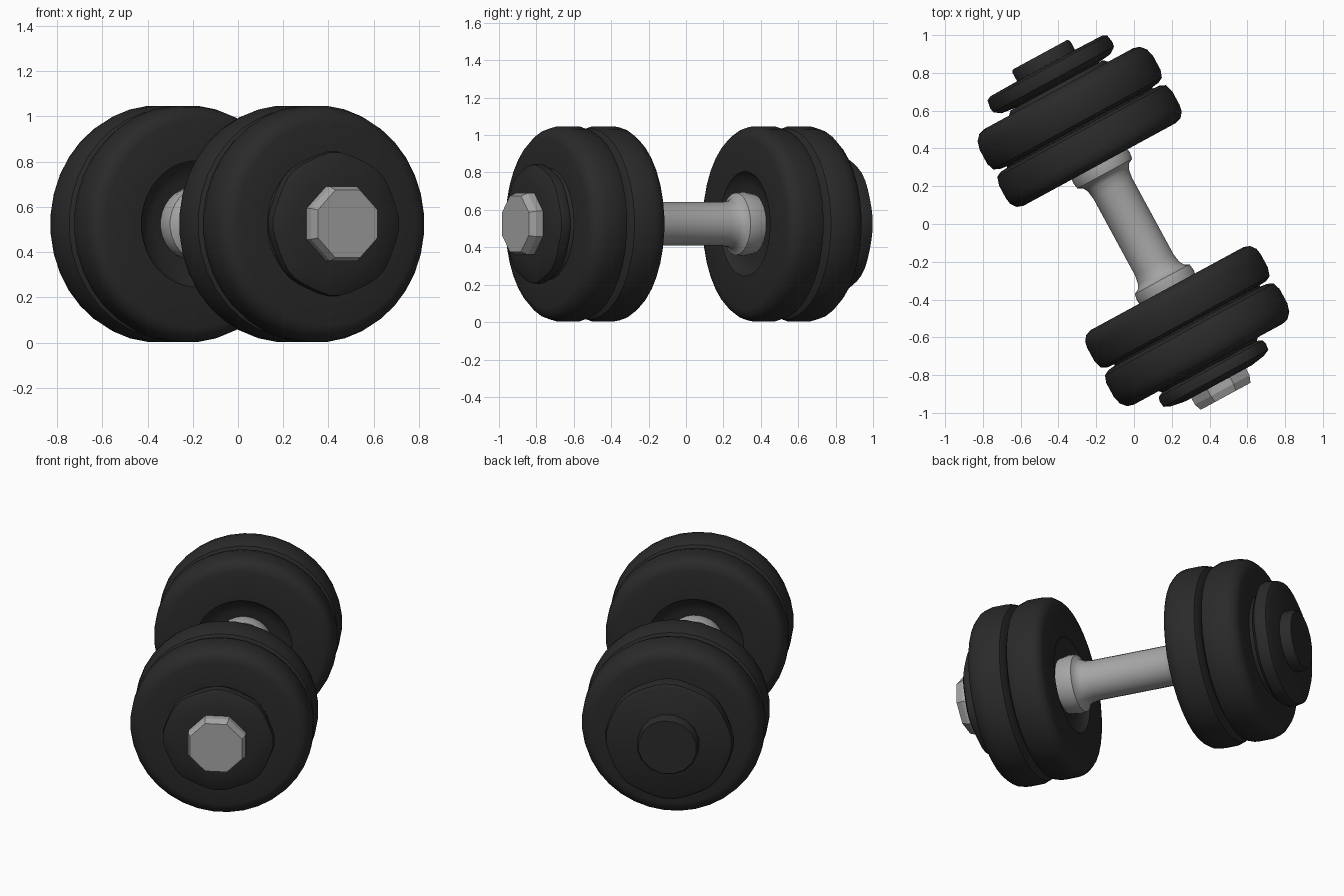
import bpy, bmesh, math
from mathutils import Matrix

if "Cube" in bpy.data.objects:
    bpy.data.objects.remove(bpy.data.objects["Cube"])

ANGLE = math.radians(28.5)      # turn of the bar seen from above
AXIS = (Matrix.Translation((-0.003, -0.013, 0.525))
        @ Matrix.Rotation(ANGLE, 4, 'Z') @ Matrix.Rotation(math.radians(-90), 4, 'X'))


def material(name, v):
    m = bpy.data.materials.new(name)
    m.diffuse_color = (v, v, v, 1)
    m.use_nodes = True
    m.node_tree.nodes["Principled BSDF"].inputs["Base Color"].default_value = m.diffuse_color
    return m


BLACK = material("black_rubber", 0.023)
STEEL = material("grey_steel", 0.38)


def lathe(name, profile, mat, side=1, seg=36, lobes=0, depth=0.0, sharp=38):
    """Turn (radius, distance along bar) points around the bar; optional scalloped rim."""
    bm = bmesh.new()
    rings = []
    rmax = max(r for r, t in profile)
    for r, t in profile:
        if r == 0:
            rings.append([bm.verts.new((0, 0, t * side))])
            continue
        ring = []
        for i in range(seg):
            a = 2 * math.pi * (i + 0.5) / seg
            k = 1.0
            if lobes and r > 0.7 * rmax:
                k -= depth * (0.5 - 0.5 * math.cos(lobes * a))
            ring.append(bm.verts.new((r * k * math.cos(a), r * k * math.sin(a), t * side)))
        rings.append(ring)
    for a, b in zip(rings, rings[1:]):
        for i in range(seg):
            j = (i + 1) % seg
            if len(a) == 1:
                bm.faces.new((a[0], b[i], b[j]))
            elif len(b) == 1:
                bm.faces.new((a[i], b[0], a[j]))
            else:
                bm.faces.new((a[i], b[i], b[j], a[j]))
    bmesh.ops.recalc_face_normals(bm, faces=bm.faces)
    me = bpy.data.meshes.new(name)
    bm.to_mesh(me)
    bm.free()
    for p in me.polygons:
        p.use_smooth = True
    me.set_sharp_from_angle(angle=math.radians(sharp))
    me.materials.append(mat)
    ob = bpy.data.objects.new(name, me)
    ob.matrix_world = AXIS
    bpy.context.collection.objects.link(ob)
    return ob


# handle with flared flanges at both ends
half = [(0.117, 0.23), (0.125, 0.28), (0.14, 0.305), (0.166, 0.318), (0.172, 0.355), (0.16, 0.42)]
handle = [(0, -0.42)] + [(r, -t) for r, t in reversed(half)] + half + [(0, 0.42)]
lathe("handle_bar", handle, STEEL, seg=28)

# two weight plates on each side, the inner one dished around the flange
inner = [(0, 0.42), (0.20, 0.415), (0.265, 0.395), (0.28, 0.374), (0.46, 0.374), (0.495, 0.385),
         (0.518, 0.415), (0.524, 0.45), (0.524, 0.53), (0.51, 0.575), (0.48, 0.59), (0.44, 0.592),
         (0.44, 0.61), (0, 0.61)]
outer = [(0, 0.60), (0.44, 0.60), (0.48, 0.605), (0.51, 0.62), (0.524, 0.66), (0.524, 0.745),
         (0.512, 0.79), (0.485, 0.82), (0.45, 0.83), (0.30, 0.83), (0.28, 0.85), (0, 0.85)]
for side, label in ((-1, "front"), (1, "back")):
    lathe(label + "_inner_plate", inner, BLACK, side)
    lathe(label + "_outer_plate", outer, BLACK, side)

# scalloped locking collars
lathe("front_collar", [(0, 0.82), (0.28, 0.84), (0.315, 0.858), (0.322, 0.88), (0.318, 0.915),
                       (0.28, 0.932), (0.20, 0.945), (0, 0.945)], BLACK, -1, 40, 8, 0.03)
lathe("back_collar", [(0, 0.82), (0.33, 0.86), (0.365, 0.885), (0.37, 0.91), (0.362, 0.955),
                      (0.34, 0.967), (0, 0.972)], BLACK, 1, 40, 8, 0.02)

# end nuts: steel at the front, black at the back
lathe("front_nut", [(0, 0.90), (0.178, 0.90), (0.178, 0.985), (0.162, 1.023), (0, 1.023)],
      STEEL, -1, 8, sharp=20)
lathe("back_nut", [(0, 0.95), (0.178, 0.95), (0.178, 1.02), (0.168, 1.035), (0, 1.035)],
      BLACK, 1, 16)
